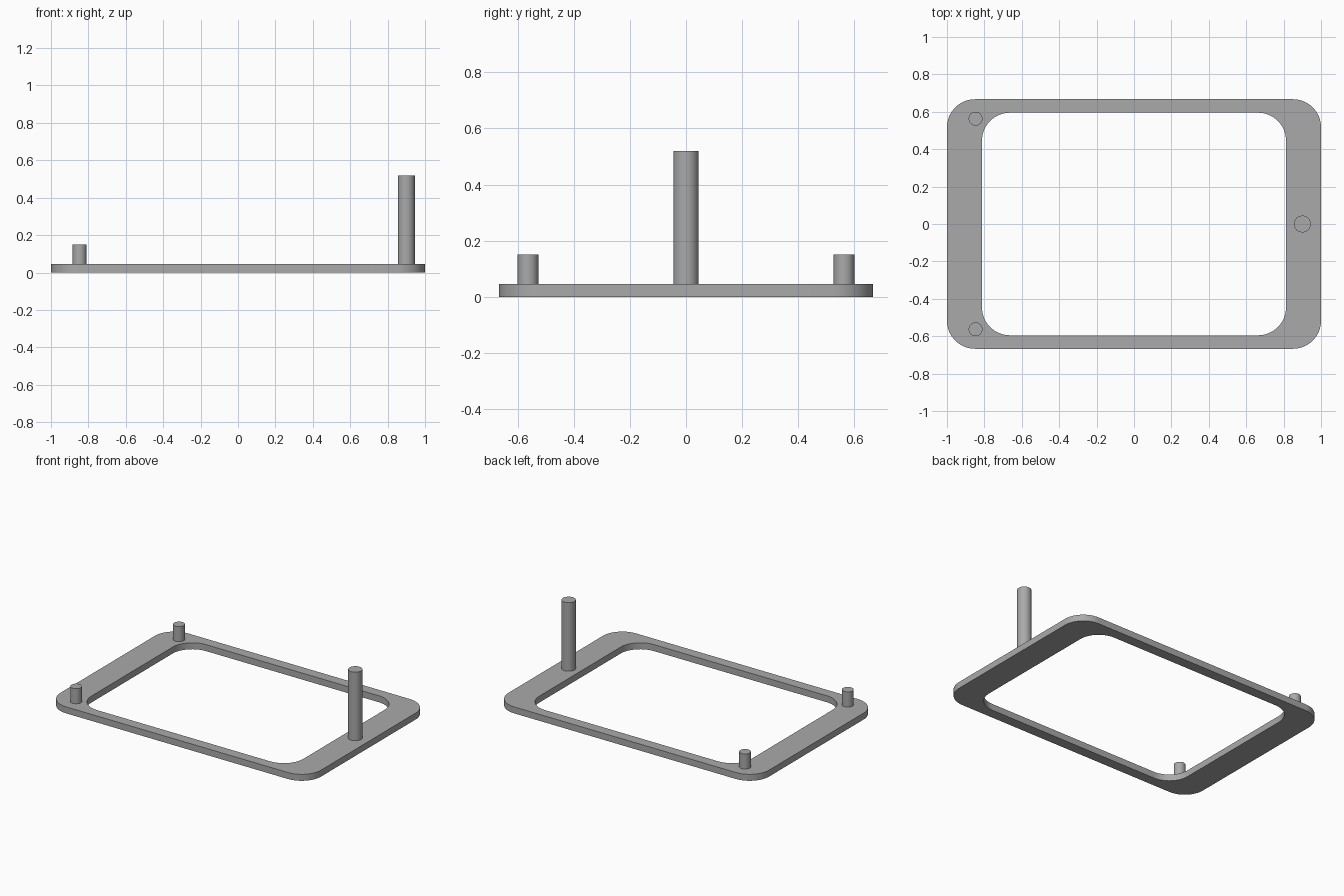
import bpy, bmesh
from math import sin, cos, pi

cube = bpy.data.objects.get("Cube")
if cube:
    bpy.data.objects.remove(cube, do_unlink=True)

grey = bpy.data.materials.new("plain grey")
grey.use_nodes = True
colour = (0.4, 0.4, 0.4, 1)
grey.diffuse_color = colour
grey.node_tree.nodes["Principled BSDF"].inputs["Base Color"].default_value = colour

THICK = 0.045
CORNER_STEPS = 16


def finish(obj):
    obj.data.materials.append(grey)
    bpy.ops.object.select_all(action="DESELECT")
    obj.select_set(True)
    bpy.context.view_layer.objects.active = obj
    bpy.ops.object.shade_smooth_by_angle()


def rounded_loop(bm, half_x, half_y, radius, z):
    verts = []
    for quarter, (sx, sy) in enumerate([(1, 1), (-1, 1), (-1, -1), (1, -1)]):
        for i in range(CORNER_STEPS + 1):
            a = (quarter + i / CORNER_STEPS) * pi / 2
            verts.append(bm.verts.new((sx * (half_x - radius) + radius * cos(a),
                                       sy * (half_y - radius) + radius * sin(a), z)))
    return verts


# Flat rounded frame: outer and inner rims joined into a closed ring
bm = bmesh.new()
loops = [rounded_loop(bm, hx, hy, 0.15, z) for hx, hy, z in
         [(1, 0.667, 0), (1, 0.667, THICK), (0.813, 0.595, THICK), (0.813, 0.595, 0)]]
for k, low in enumerate(loops):
    high = loops[(k + 1) % 4]
    for i in range(len(low)):
        j = (i + 1) % len(low)
        bm.faces.new((low[i], low[j], high[j], high[i]))
bmesh.ops.recalc_face_normals(bm, faces=bm.faces)
mesh = bpy.data.meshes.new("frame")
bm.to_mesh(mesh)
bm.free()
frame = bpy.data.objects.new("frame", mesh)
bpy.context.collection.objects.link(frame)
finish(frame)


# Upright round posts standing on the frame
def post(name, x, y, radius, top):
    bpy.ops.mesh.primitive_cylinder_add(vertices=48, radius=radius, depth=top - THICK,
                                        location=(x, y, (top + THICK) / 2))
    obj = bpy.context.object
    obj.name = name
    finish(obj)


post("tall_post", 0.9, 0, 0.045, 0.52)
post("short_peg_front", -0.847, -0.563, 0.037, 0.15)
post("short_peg_back", -0.847, 0.563, 0.037, 0.15)
